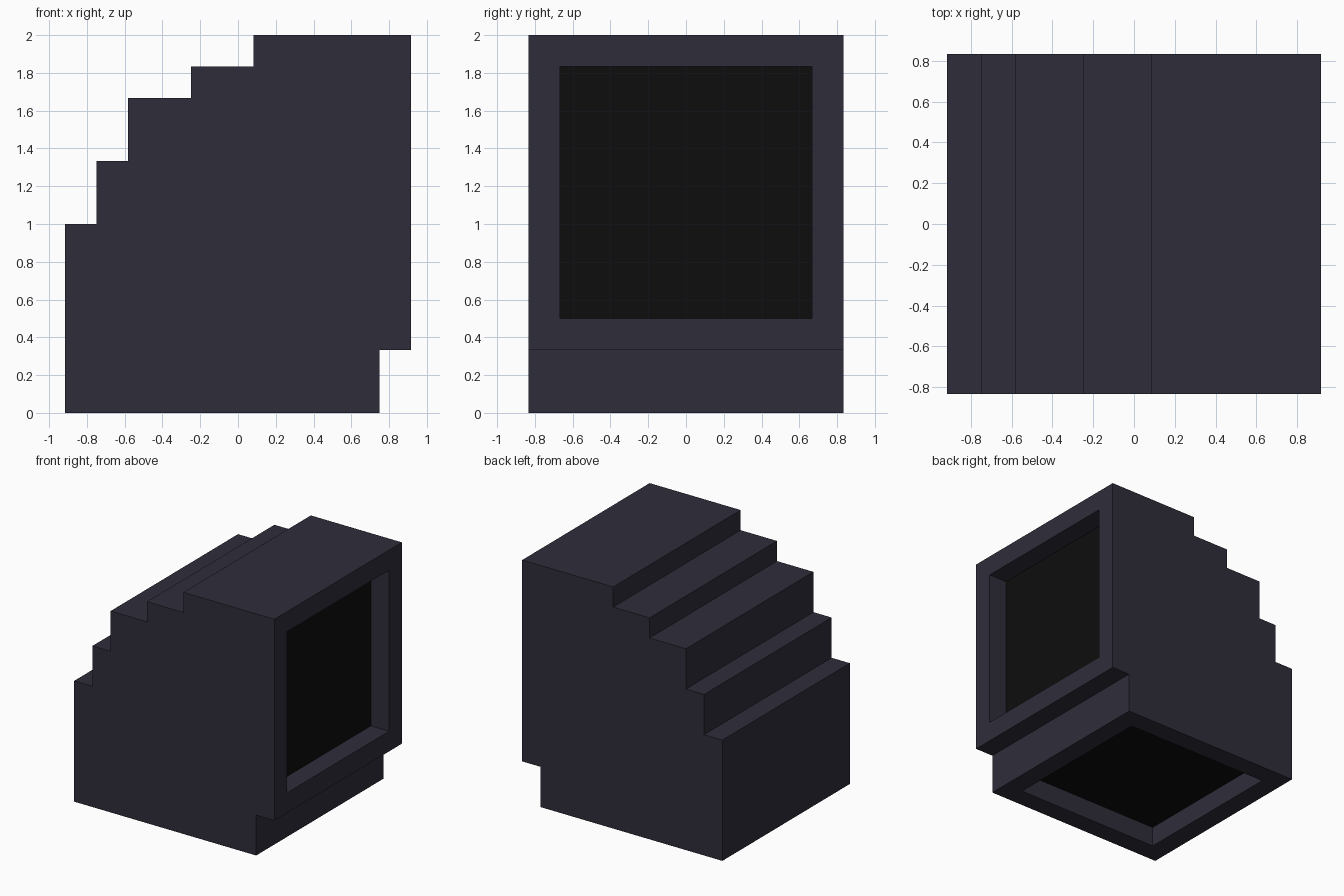
import bpy, bmesh
from mathutils import Vector

if "Cube" in bpy.data.objects:
    bpy.data.objects.remove(bpy.data.objects["Cube"])

U = 1 / 6  # the model sits on a grid of twelve units per two


def material(name, rgb):
    m = bpy.data.materials.new(name)
    m.diffuse_color = (*rgb, 1)
    m.use_nodes = True
    m.node_tree.nodes["Principled BSDF"].inputs["Base Color"].default_value = m.diffuse_color
    return m


casing = material("dark slate", (0.028, 0.026, 0.042))
black = material("black", (0.004, 0.004, 0.004))

# Stepped side profile (x, z) in grid units
profile = [(-5.5, 0), (4.5, 0), (4.5, 2), (5.5, 2), (5.5, 12), (0.5, 12),
           (0.5, 11), (-1.5, 11), (-1.5, 10), (-3.5, 10), (-3.5, 8),
           (-4.5, 8), (-4.5, 6), (-5.5, 6)]

# Body: profile extruded across the width
bm = bmesh.new()
side = bm.faces.new([bm.verts.new((x * U, -5 * U, z * U)) for x, z in profile])
ext = bmesh.ops.extrude_face_region(bm, geom=[side], use_keep_orig=True)
bmesh.ops.translate(bm, vec=(0, 10 * U, 0),
                    verts=[v for v in ext["geom"] if isinstance(v, bmesh.types.BMVert)])
bmesh.ops.recalc_face_normals(bm, faces=bm.faces)


def recess(face):
    """Leave a one-unit border, sink the middle one unit and blacken it."""
    normal = Vector(face.normal)
    bmesh.ops.inset_individual(bm, faces=[face], thickness=U, use_even_offset=True)
    bmesh.ops.inset_individual(bm, faces=[face], thickness=0)
    bmesh.ops.translate(bm, vec=-normal * U, verts=face.verts[:])
    face.material_index = 1


# Screen on the right side and opening underneath
bm.normal_update()
screen = max(bm.faces, key=lambda f: f.calc_center_median().x)
underside = min(bm.faces, key=lambda f: f.calc_center_median().z)
recess(screen)
recess(underside)
bm.normal_update()

mesh = bpy.data.meshes.new("monitor_casing")
bm.to_mesh(mesh)
bm.free()
mesh.materials.append(casing)
mesh.materials.append(black)
bpy.context.collection.objects.link(bpy.data.objects.new("monitor_casing", mesh))
